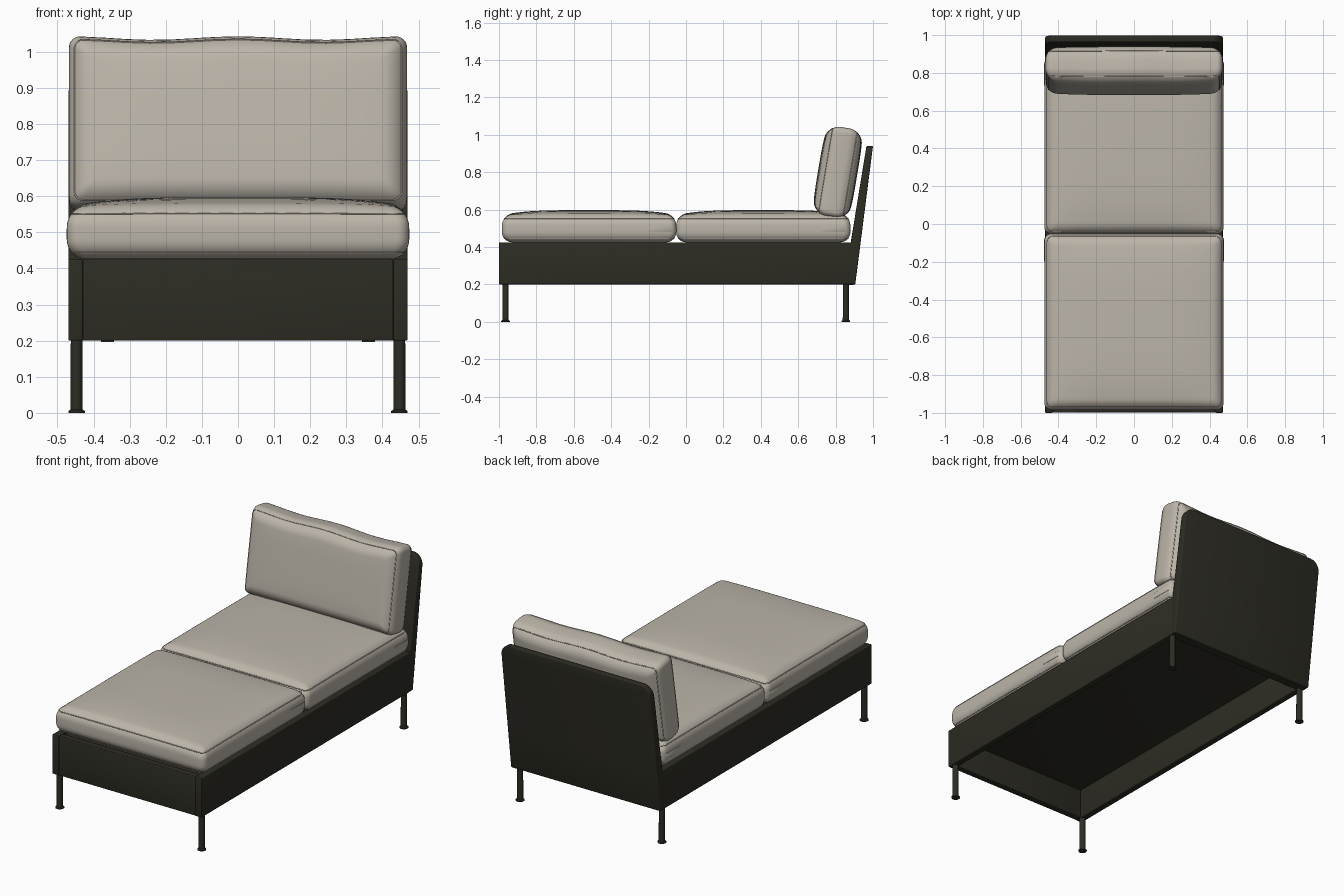
import bpy, bmesh, math
from mathutils import Matrix, Vector

if "Cube" in bpy.data.objects:
    bpy.data.objects.remove(bpy.data.objects["Cube"])


def material(name, color):
    m = bpy.data.materials.new(name)
    m.diffuse_color = (*color, 1)
    m.use_nodes = True
    m.node_tree.nodes["Principled BSDF"].inputs["Base Color"].default_value = m.diffuse_color
    return m


FRAME = material("dark olive frame", (0.026, 0.025, 0.017))
FABRIC = material("warm grey fabric", (0.50, 0.46, 0.395))


def finish(bm, name, mat, matrix=None, bevel=0.0):
    bmesh.ops.recalc_face_normals(bm, faces=bm.faces)
    if bevel:
        sharp = [e for e in bm.edges if e.calc_face_angle(0) > math.radians(35)]
        bmesh.ops.bevel(bm, geom=sharp, offset=bevel, segments=3, profile=0.5, affect='EDGES')
    me = bpy.data.meshes.new(name)
    bm.to_mesh(me)
    bm.free()
    for p in me.polygons:
        p.use_smooth = True
    me.set_sharp_from_angle(angle=math.radians(35))
    me.materials.append(mat)
    ob = bpy.data.objects.new(name, me)
    if matrix:
        ob.matrix_world = matrix
    bpy.context.collection.objects.link(ob)
    return ob


def box(name, x0, x1, y0, y1, z0, z1, mat=FRAME, bevel=0.004):
    bm = bmesh.new()
    bmesh.ops.create_cube(bm, size=1)
    for v in bm.verts:
        v.co = Vector(((x0 + x1) / 2 + v.co.x * (x1 - x0),
                       (y0 + y1) / 2 + v.co.y * (y1 - y0),
                       (z0 + z1) / 2 + v.co.z * (z1 - z0)))
    return finish(bm, name, mat, bevel=bevel)


def loft(bm, rings):
    """Bridge equal-length point rings and cap both ends."""
    rows = [[bm.verts.new(p) for p in r] for r in rings]
    n = len(rows[0])
    for a, b in zip(rows, rows[1:]):
        for i in range(n):
            bm.faces.new((a[i], a[(i + 1) % n], b[(i + 1) % n], b[i]))
    bm.faces.new(rows[0])
    bm.faces.new(rows[-1])


def round_rect(hx, hy, rc, side=14, arc=6):
    """Rounded rectangle, with points spread along the straight sides."""
    corners = []
    for k, (sx, sy) in enumerate(((1, 1), (-1, 1), (-1, -1), (1, -1))):
        corners.append([Vector((sx * (hx - rc) + rc * math.cos(a), sy * (hy - rc) + rc * math.sin(a)))
                        for a in (math.pi / 2 * (k + j / arc) for j in range(arc + 1))])
    pts = []
    for k in range(4):
        pts += corners[k]
        end, start = corners[k][-1], corners[(k + 1) % 4][0]
        pts += [end.lerp(start, j / side) for j in range(1, side)]
    return pts


def tube(name, pts, radius, matrix, mat, cyclic=True, flap=0.0):
    cu = bpy.data.curves.new(name, 'CURVE')
    cu.dimensions = '2D' if flap else '3D'
    if flap:
        cu.fill_mode = 'NONE'
        cu.extrude = flap
    cu.bevel_depth = radius
    cu.bevel_resolution = 1
    sp = cu.splines.new('POLY')
    sp.points.add(len(pts) - 1)
    for q, p in zip(sp.points, pts):
        q.co = (*p, 1)
    sp.use_cyclic_u = cyclic
    cu.materials.append(mat)
    ob = bpy.data.objects.new(name, cu)
    ob.matrix_world = matrix
    bpy.context.collection.objects.link(ob)


def cushion(name, hx, hy, hz, r, rc, top, bottom, ears, matrix):
    """Soft rounded slab with crowned faces and a seam around each face."""
    def shape(p, z):
        u, v, w = p.x / hx, p.y / hy, z / hz
        crown = max(0, 1 - u ** 4) * max(0, 1 - v ** 4)
        dz = crown * (top * max(w, 0) - bottom * max(-w, 0))
        dy = ears * math.cos(2 * math.pi * u) * max(v, 0)
        return Vector((p.x, p.y + dy, z + dz))

    def ring(inset, z, s=1.0):
        rect = round_rect((hx - inset) * s, (hy - inset) * s, max(rc - inset * 0.4, 0.008) * s)
        return [shape(p, z) for p in rect]

    steps = 8
    edge = [math.pi / 2 * j / steps for j in range(steps + 1)]
    upper = [ring(r * (1 - math.cos(a)), hz - r + r * math.sin(a)) for a in edge]
    upper += [ring(r, hz, s) for s in (.96, .9, .82, .72, .6, .45, .3, .15, .02)]
    lower = [ring(r * (1 - math.cos(a)), -(hz - r + r * math.sin(a))) for a in edge]
    lower += [ring(r, -hz, s) for s in (.96, .9, .82, .72, .6, .45, .3, .15, .02)]
    bm = bmesh.new()
    loft(bm, lower[::-1] + upper)
    finish(bm, name, FABRIC, matrix)
    # raised seams
    a = math.radians(40)
    for label, sign in (("front", 1), ("rear", -1)):
        pts = ring(r * (1 - math.cos(a)), sign * (hz - r + r * math.sin(a)))
        tube(f"{name}_{label}_seam", pts, 0.0025, matrix, FABRIC)


# base frame
box("left_rail", -0.47, -0.43, -1.0, 0.885, 0.2, 0.425)
box("right_rail", 0.43, 0.47, -1.0, 0.885, 0.2, 0.425)
box("front_rail", -0.43, 0.43, -0.998, -0.96, 0.2, 0.425)
box("rear_rail", -0.43, 0.43, 0.845, 0.885, 0.2, 0.425)
box("deck", -0.435, 0.435, -0.965, 0.85, 0.37, 0.41)

# leaning back panel with rounded upper corners
rows = [(0.2, 0.47), (0.42, 0.47)]
for j in range(9):
    t = math.pi / 2 * j / 8
    rows.append((0.88 + 0.06 * math.sin(t), 0.41 + 0.06 * math.cos(t)))
rings = []
for z, w in rows:
    yf = 0.88 + max(0, z - 0.42) * 0.163
    yb = 0.905 + (z - 0.2) * 0.128
    rings.append([(-w, yf, z), (w, yf, z), (w, yb, z), (-w, yb, z)])
bm = bmesh.new()
loft(bm, rings)
finish(bm, "back_panel", FRAME, bevel=0.005)

# legs with flared feet, and small brackets under the back
for sx, side in ((-1, "left"), (1, "right")):
    for y, end in ((-0.965, "front"), (0.855, "rear")):
        bm = bmesh.new()
        loft(bm, [[(sx * 0.447 + r * math.cos(k * math.pi / 12), y + r * math.sin(k * math.pi / 12), z)
                   for k in range(24)]
                  for r, z in ((0.023, 0), (0.023, 0.005), (0.017, 0.009), (0.016, 0.21))])
        finish(bm, f"{end}_{side}_leg", FRAME)
    box(f"{side}_bracket", sx * 0.362 - 0.018, sx * 0.362 + 0.018, 0.85, 0.895, 0.196, 0.203, bevel=0.001)

# seat cushions, each with a zip flap wrapping its rear end
for name, y in (("front_seat_cushion", -0.518), ("rear_seat_cushion", 0.413)):
    cushion(name, 0.474, 0.466, 0.0725, 0.055, 0.035, 0.027, 0, 0,
            Matrix.Translation((0, y, 0.4975)))
    flap = [(0.474, 0.32, 0), (0.474, 0.44, 0), (0.45, 0.465, 0)]
    flap += [(-px, py, 0) for px, py, _ in flap[::-1]]
    tube(name + "_zip_flap", flap, 0.0015, Matrix.Translation((0, y, 0.495)), FABRIC, False, 0.014)

# back cushion, leaning on the panel
cushion("back_cushion", 0.468, 0.238, 0.09, 0.065, 0.03, 0.016, 0.014, 0.005,
        Matrix.Translation((0, 0.812, 0.798)) @ Matrix.Rotation(math.radians(80.5), 4, 'X'))
